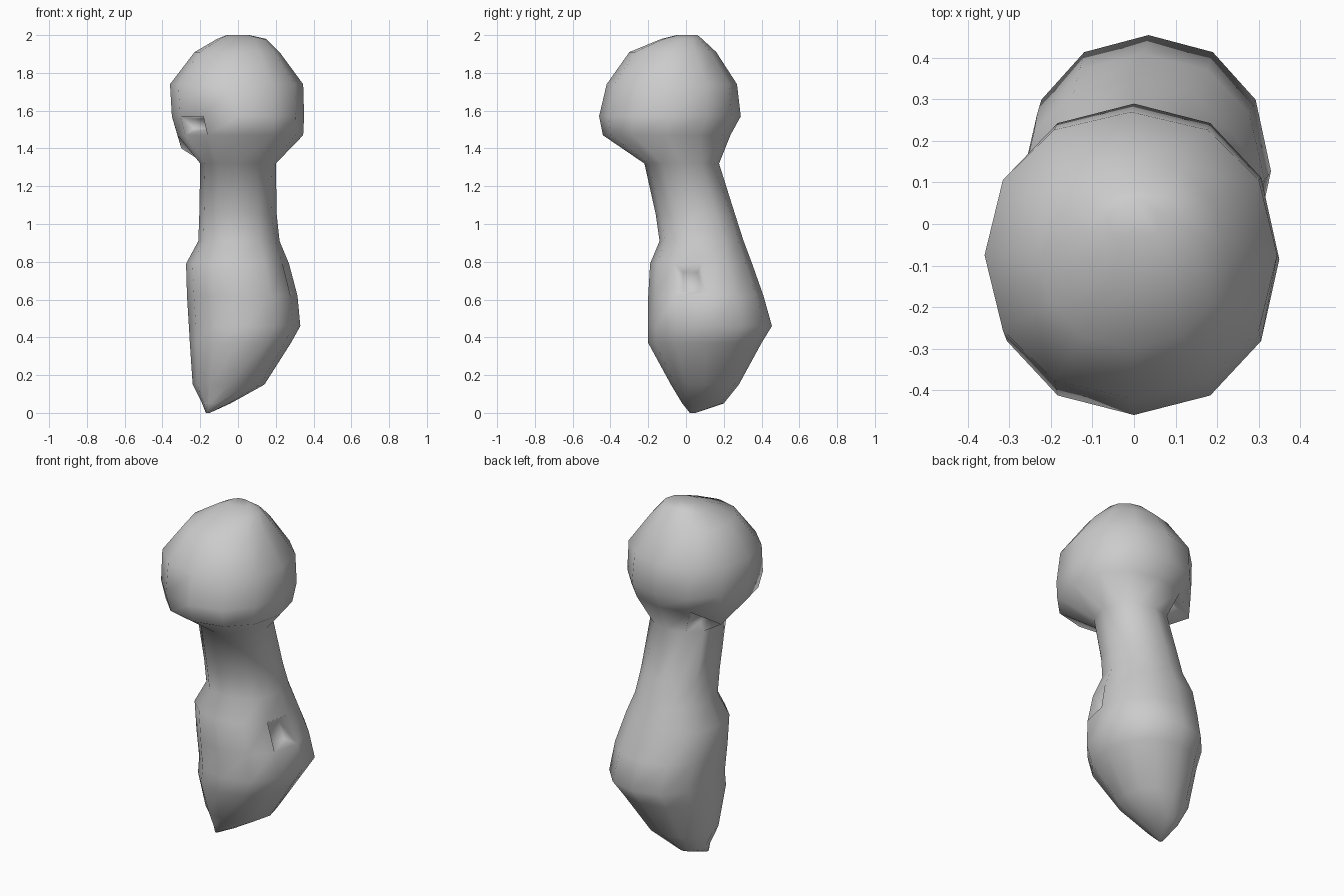
import bpy, bmesh, math
from mathutils import Vector

if "Cube" in bpy.data.objects:
    bpy.data.objects.remove(bpy.data.objects["Cube"])

SIDES = 12

# cross-sections of the body: z, x min, x max, y min, y max
RINGS = [
    (0.00, -0.17, -0.15, 0.02, 0.05),
    (0.05, -0.19, -0.04, -0.02, 0.20),
    (0.15, -0.24, 0.14, -0.08, 0.28),
    (0.37, -0.255, 0.28, -0.20, 0.40),
    (0.46, -0.26, 0.33, -0.20, 0.455),
    (0.62, -0.27, 0.315, -0.20, 0.41),
    (0.79, -0.275, 0.27, -0.19, 0.35),
    (0.91, -0.21, 0.22, -0.14, 0.305),
    (1.05, -0.205, 0.205, -0.16, 0.26),
    (1.32, -0.20, 0.20, -0.22, 0.175),
    (1.47, -0.32, 0.345, -0.44, 0.235),
    (1.57, -0.35, 0.35, -0.46, 0.29),
    (1.74, -0.36, 0.345, -0.42, 0.27),
    (1.91, -0.23, 0.22, -0.30, 0.16),
    (1.98, -0.11, 0.15, -0.13, 0.085),
    (2.00, -0.06, 0.06, -0.05, 0.06),
]


def squash(v):
    """Slightly squared-off circle coordinate."""
    return math.copysign(abs(v) ** 0.93, v) if abs(v) > 1e-6 else 0.0


def add_ring(bm, z, x0, x1, y0, y1):
    verts = []
    for i in range(SIDES):
        a = 2 * math.pi * i / SIDES
        x = (x0 + x1) / 2 + (x1 - x0) / 2 * squash(math.cos(a))
        y = (y0 + y1) / 2 + (y1 - y0) / 2 * squash(math.sin(a))
        verts.append(bm.verts.new((x, y, z)))
    return verts


def pull(bm, near, target):
    """Move the vertex closest to a point."""
    near = Vector(near)
    min(bm.verts, key=lambda v: (v.co - near).length).co = Vector(target)


def dent(bm, point, rim, depth):
    """Inset the closest face and push it inwards."""
    p = Vector(point)
    face = min(bm.faces, key=lambda f: (f.calc_center_median() - p).length)
    bmesh.ops.inset_region(bm, faces=[face], thickness=rim, depth=-depth,
                           use_even_offset=True)


bm = bmesh.new()
rings = [add_ring(bm, *r) for r in RINGS]
for lo, hi in zip(rings, rings[1:]):
    for i in range(SIDES):
        j = (i + 1) % SIDES
        bm.faces.new((lo[i], lo[j], hi[j], hi[i]))
bm.faces.new(list(reversed(rings[0])))
bm.faces.new(rings[-1])
bm.normal_update()

# small dimples on the head and on the side of the body
dent(bm, (-0.19, -0.40, 1.53), 0.025, 0.05)
dent(bm, (0.31, 0.08, 0.70), 0.035, 0.05)
dent(bm, (-0.25, 0.10, 1.42), 0.03, 0.04)

# little lip under the back left of the head
pull(bm, (-0.30, 0.09, 1.47), (-0.30, 0.10, 1.40))

bmesh.ops.recalc_face_normals(bm, faces=bm.faces)
mesh = bpy.data.meshes.new("rounded_body")
bm.to_mesh(mesh)
bm.free()
body = bpy.data.objects.new("rounded_body", mesh)
bpy.context.collection.objects.link(body)
for p in mesh.polygons:
    p.use_smooth = True
